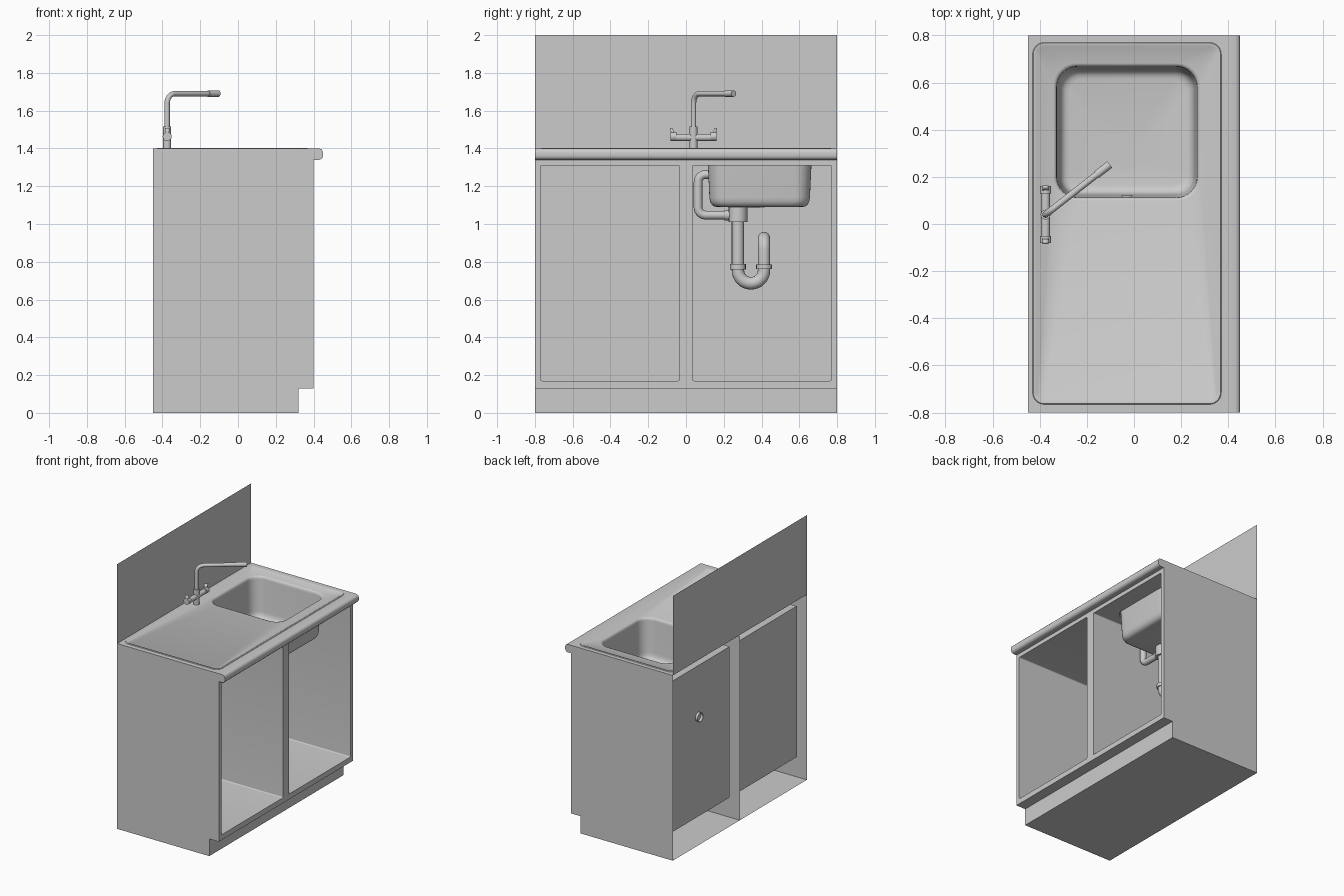
import bpy, bmesh, math
from mathutils import Vector

if "Cube" in bpy.data.objects:
    bpy.data.objects.remove(bpy.data.objects["Cube"])


def finish(ob, angle=35):
    bpy.ops.object.select_all(action='DESELECT')
    ob.select_set(True)
    bpy.context.view_layer.objects.active = ob
    bpy.ops.object.shade_smooth_by_angle(angle=math.radians(angle))
    return ob


def mesh_object(name, bm):
    bmesh.ops.recalc_face_normals(bm, faces=bm.faces)
    me = bpy.data.meshes.new(name)
    bm.to_mesh(me)
    bm.free()
    ob = bpy.data.objects.new(name, me)
    bpy.context.collection.objects.link(ob)
    return finish(ob)


def polys(name, faces):
    bm = bmesh.new()
    for f in faces:
        bm.faces.new([bm.verts.new(p) for p in f])
    bmesh.ops.remove_doubles(bm, verts=bm.verts, dist=1e-5)
    return mesh_object(name, bm)


def rounded(u0, u1, v0, v1, r=0.0005, n=8):
    """Rounded rectangle outline as 2D points, always 4*(n+1) long."""
    pts = []
    corners = [(u1 - r, v1 - r), (u0 + r, v1 - r), (u0 + r, v0 + r), (u1 - r, v0 + r)]
    for k, (cu, cv) in enumerate(corners):
        for i in range(n + 1):
            a = (k + i / n) * math.pi / 2
            pts.append((cu + r * math.cos(a), cv + r * math.sin(a)))
    return pts


def loft(name, loops, cap=False, skip=None):
    bm = bmesh.new()
    rings = [[bm.verts.new(p) for p in lp] for lp in loops]
    for a, b in zip(rings, rings[1:]):
        for i in range(len(a)):
            j = (i + 1) % len(a)
            bm.faces.new((a[i], a[j], b[j], b[i]))
    if cap:
        bm.faces.new(rings[-1])
    if skip:
        bmesh.ops.delete(bm, geom=[f for f in bm.faces if skip(f)], context='FACES')
    return mesh_object(name, bm)


def flat(pts, z):
    return [(u, v, z) for u, v in pts]


def tube(name, path, r, bend=0.0, caps=True):
    """Round tube along a path whose inner corners are filleted."""
    P = [Vector(p) for p in path]
    out = [P[0]]
    for a, b, c in zip(P, P[1:], P[2:]):
        d1, d2 = (a - b).normalized(), (c - b).normalized()
        centre = b + (d1 + d2) * bend        # right-angle corners
        for i in range(9):
            t = i / 8 * math.pi / 2
            out.append(centre - d2 * bend * math.cos(t) - d1 * bend * math.sin(t))
    out.append(P[-1])
    clean = [out[0]]
    for p in out[1:]:
        if (p - clean[-1]).length > 1e-4:
            clean.append(p)
    cu = bpy.data.curves.new(name, 'CURVE')
    cu.dimensions = '3D'
    cu.bevel_depth, cu.bevel_resolution, cu.use_fill_caps = r, 6, caps
    sp = cu.splines.new('POLY')
    sp.points.add(len(clean) - 1)
    for q, p in zip(sp.points, clean):
        q.co = (*p, 1)
    ob = bpy.data.objects.new(name, cu)
    bpy.context.collection.objects.link(ob)
    bpy.ops.object.select_all(action='DESELECT')
    ob.select_set(True)
    bpy.context.view_layer.objects.active = ob
    bpy.ops.object.convert(target='MESH')
    return finish(bpy.context.view_layer.objects.active)


# cabinet sides and middle wall
side = [(-.45, 0), (.32, 0), (.32, .13), (.40, .13), (.40, 1.40), (-.45, 1.40)]
for name, y in (("left_side", -.8), ("middle_wall", 0), ("right_side", .8)):
    polys(name, [[(x, y, z) for x, z in side[:4] + [(.40, 1.39), (-.45, 1.39)]]
                 if y == 0 else [(x, y, z) for x, z in side]])

# base: floor sheet, toe board and the step above it
polys("cabinet_base", [[(a[0], -.8, a[1]), (b[0], -.8, b[1]), (b[0], .8, b[1]), (a[0], .8, a[1])]
                       for a, b in zip(side[:3], side[1:4])])

# front frames with the open compartments behind them
for name, y0, y1, o0, o1 in (("left_compartment", -.8, 0, -.77, -.035),
                             ("sink_compartment", 0, .8, .035, .77)):
    frame = rounded(y0, y1, .13, 1.40)
    hole = rounded(o0, o1, .17, 1.31, .008)
    open_top = (lambda f: f.calc_center_median().z > 1.309 and f.calc_center_median().x < .3
                and f.calc_area() > .1) if y1 > .1 else None
    loft(name, [[(x, y, z) for y, z in lp]
                for x, lp in ((.40, frame), (.40, hole), (-.39, hole))], True, open_top)

# ceiling of the sink compartment, open around the bowl
loft("sink_ceiling", [flat(rounded(-.39, .40, .035, .77), 1.31),
                      flat(rounded(-.33, .27, .11, .67, .085), 1.31)])

# countertop border, rounded front edge and wall panel
loft("countertop", [flat(rounded(-.45, .40, -.8, .8), 1.40),
                    flat(rounded(-.43, .37, -.765, .77, .05), 1.40)])
nose = [(.40, 1.40), (.43, 1.40), (.441, 1.396), (.448, 1.388), (.45, 1.378), (.45, 1.362),
        (.448, 1.352), (.441, 1.344), (.43, 1.34), (.40, 1.34)]
loft("countertop_front_edge", [[(x, y, z) for x, z in nose] for y in (-.8, .8)])
polys("front_edge_ends", [[(x, y, z) for x, z in nose] for y in (-.8, .8)])
polys("wall_panel", [[(-.45, -.8, 1.40), (-.45, .8, 1.40), (-.45, .8, 2), (-.45, -.8, 2)]])

# steel sink: raised rim, draining surface, bowl and drain in one sheet
loops = []
for i, z in ((0, 1.40), (.003, 1.403), (.014, 1.403), (.022, 1.398)):
    loops.append(flat(rounded(-.43 + i, .37 - i, -.765 + i, .77 - i, .05 - i), z))
for i, z in ((-.002, 1.398), (.006, 1.395), (.011, 1.388), (.013, 1.375), (.024, 1.14),
             (.028, 1.118), (.037, 1.101), (.05, 1.093), (.065, 1.09)):
    loops.append(flat(rounded(-.34 + i, .28 - i, .10 + i, .68 - i, .095 - i * .6), z))
dx, dy = -.03, .283
for r, z in ((.03, 1.088), (.026, 1.075)):
    loops.append(flat(rounded(dx - r, dx + r, dy - r, dy + r, r), z))
loft("sink", loops, True)

# drain cup, trap and waste pipe through the back
y0, y1 = .275, .413
tube("drain_cup", [(dx, y0, 1.09), (dx, y0, 1.01)], .05)
tube("drain_pipe", [(dx, y0, 1.02), (dx, y0, .77)], .033)
tube("trap_bend", [(dx, y0, .79), (dx, y0, .686), (dx, y1, .686), (dx, y1, .79)], .033, .0689)
tube("waste_pipe", [(dx, y1, .77), (dx, y1, .925), (-.41, y1, .925)], .033, .06, False)
tube("trap_nut_1", [(dx, y0, .76), (dx, y0, .787)], .042)
tube("trap_nut_2", [(dx, y1, .762), (dx, y1, .785)], .042)

# overflow pipe
tube("overflow_pipe", [(dx, .12, 1.262), (dx, .064, 1.262), (dx, .064, 1.047), (dx, .25, 1.047)],
     .023, .04)
tube("overflow_nut", [(dx, .205, 1.047), (dx, .225, 1.047)], .028)

# tap: body, cross bar, handles and swivel spout
fx, fy = -.375, .04
tube("tap_body", [(fx, fy, 1.40), (fx, fy, 1.515)], .021)
tube("tap_crossbar", [(fx, fy - .10, 1.458), (fx, fy + .10, 1.458)], .019)
for s, side_name in ((-1, "left"), (1, "right")):
    tube("tap_handle_" + side_name, [(fx, fy + s * .09, 1.463), (fx, fy + s * .121, 1.463)], .024)
    lever = polys("tap_lever_" + side_name,
                  [[(fx + d, fy + s * a, z) for a, z in
                    ((.095, 1.465), (.116, 1.465), (.124, 1.508), (.112, 1.508))]
                   for d in (-.012, .012)])
    bm = bmesh.new()
    bm.from_mesh(lever.data)
    bmesh.ops.bridge_loops(bm, edges=bm.edges[:])
    bmesh.ops.recalc_face_normals(bm, faces=bm.faces)
    bm.to_mesh(lever.data)
    bm.free()
aim = Vector((.275, .215, 0)).normalized()
base = Vector((fx, fy, 1.69))
tube("tap_spout", [(fx, fy, 1.50), base, base + aim * .33], .014, .05)
tube("tap_nozzle", [base + aim * .275, base + aim * .345], .017)
